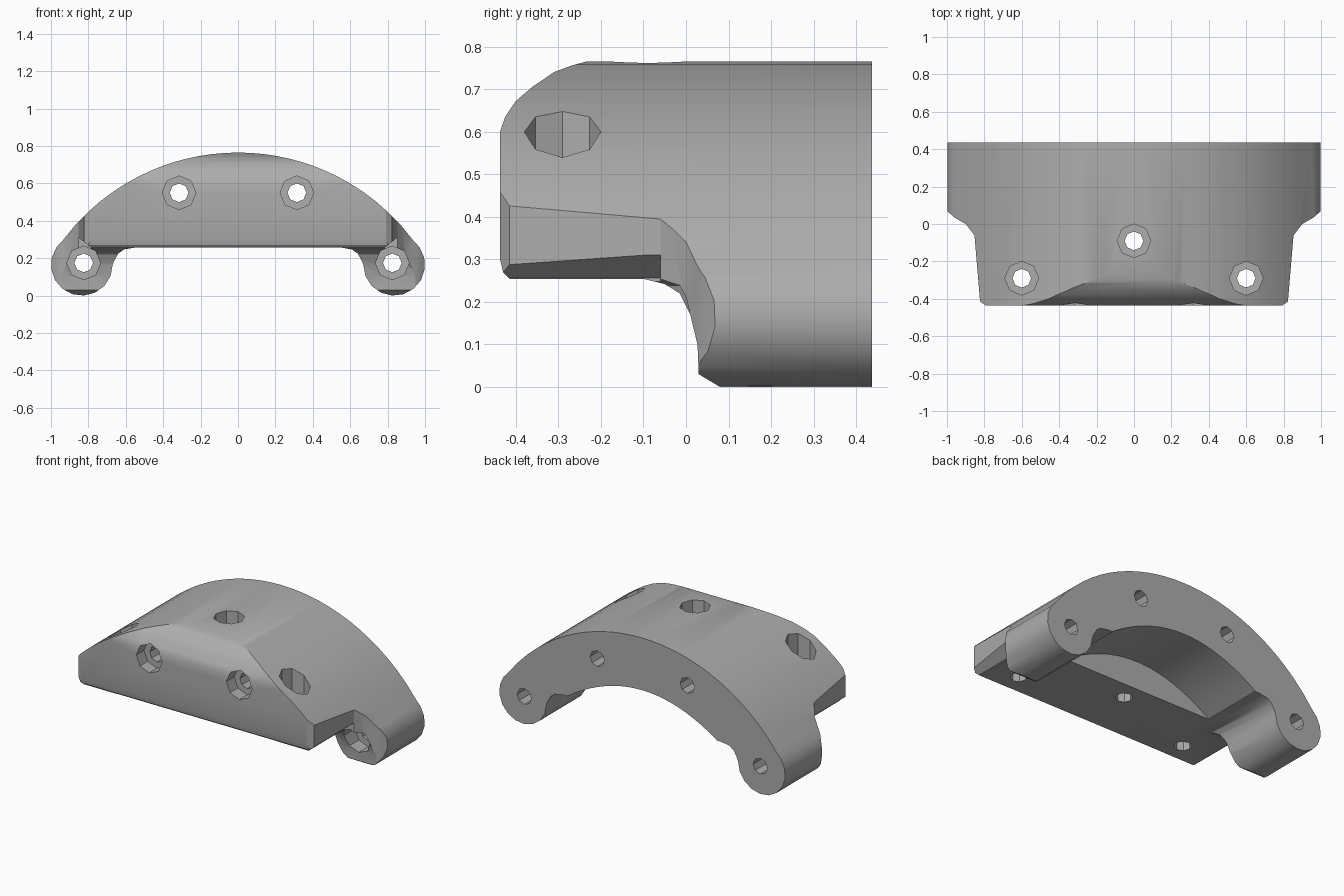
import bpy, bmesh
from math import sin, cos, pi, sqrt, radians
from mathutils import Matrix, Vector

if "Cube" in bpy.data.objects:
    bpy.data.objects.remove(bpy.data.objects["Cube"])

grey = bpy.data.materials.new("matte grey")
grey.use_nodes = True
grey.diffuse_color = (0.42, 0.42, 0.42, 1)
grey.node_tree.nodes["Principled BSDF"].inputs["Base Color"].default_value = grey.diffuse_color

AXES = {"x": Vector((1, 0, 0)), "y": Vector((0, 1, 0)), "z": Vector((0, 0, 1))}


def add_object(name, bm):
    bmesh.ops.recalc_face_normals(bm, faces=bm.faces[:])
    mesh = bpy.data.meshes.new(name)
    bm.to_mesh(mesh)
    bm.free()
    obj = bpy.data.objects.new(name, mesh)
    mesh.materials.append(grey)
    bpy.context.collection.objects.link(obj)
    return obj


def prism(name, profile, axis, start, end):
    """Extrude a closed 2D profile along one axis."""
    place = {"x": lambda a, b: (start, a, b),
             "y": lambda a, b: (a, start, b),
             "z": lambda a, b: (a, b, start)}[axis]
    bm = bmesh.new()
    face = bm.faces.new([bm.verts.new(place(a, b)) for a, b in profile])
    grown = bmesh.ops.extrude_face_region(bm, geom=[face])["geom"]
    moved = [v for v in grown if isinstance(v, bmesh.types.BMVert)]
    bmesh.ops.translate(bm, verts=moved, vec=AXES[axis] * (end - start))
    return add_object(name, bm)


def cut(target, tool, operation="DIFFERENCE"):
    """Apply a boolean and discard its tool."""
    mod = target.modifiers.new("cut", "BOOLEAN")
    mod.operation, mod.object, mod.solver = operation, tool, "EXACT"
    bpy.context.view_layer.update()
    shape = target.evaluated_get(bpy.context.evaluated_depsgraph_get())
    mesh = bpy.data.meshes.new_from_object(shape)
    target.modifiers.clear()
    target.data = mesh
    bpy.data.objects.remove(tool)


def drill(target, x, other, radius, axis, start, end, sides=8):
    ring = [(x + radius * cos(2 * pi * i / sides), other + radius * sin(2 * pi * i / sides))
            for i in range(sides)]
    cut(target, prism("drill", ring, axis, start, end))


def mirrored(half):
    """Complete a profile that runs from the centre to the right."""
    return half + [(-x, z) for x, z in reversed(half) if x > 0]


# Front outline: shallow crown, round feet, fillets and flat underside
TOP, RADIUS = 0.765, 1.17
FOOT_X, FOOT_Z, FOOT_R = 0.835, 0.165, 0.165
half = [(x, TOP - RADIUS + sqrt(RADIUS ** 2 - x * x)) for x in [0.94 * i / 14 for i in range(15)]]
for i in range(11):
    a = radians(35 - i * 21.5)
    half.append((FOOT_X + FOOT_R * cos(a), FOOT_Z + FOOT_R * sin(a)))
half += [(0.66, 0.19), (0.64, 0.225), (0.61, 0.247), (0.55, 0.257), (0, 0.257)]
bracket = prism("arched_bracket", mirrored(half), "y", -0.5, 0.437)

# Side outline: rounded nose, raised front underside and curved step to the feet
nose = [(-0.437, 0.6), (-0.425, 0.635), (-0.4, 0.672), (-0.36, 0.706), (-0.31, 0.74),
        (-0.27, 0.755), (-0.23, 0.766), (-0.2, 0.8), (0.5, 0.8), (0.5, -0.1), (0.2, -0.1)]
step = [(0.2, 0), (0.08, 0), (0.03, 0.03), (0.027, 0.1), (0.01, 0.17), (-0.015, 0.22),
        (-0.05, 0.242), (-0.1, 0.254), (-0.415, 0.254), (-0.43, 0.27), (-0.437, 0.3)]
cut(bracket, prism("side_outline", nose + step, "x", -1.2, 1.2), "INTERSECT")

# Plan outline: narrow nose flaring out to the feet
plan = [(0, -0.5), (0.79, -0.5), (0.79, -0.437), (0.823, -0.415), (0.853, -0.06),
        (0.9, 0), (0.96, 0.035), (1.0, 0.07), (1.05, 0.1), (1.05, 0.5), (0, 0.5)]
cut(bracket, prism("plan_outline", mirrored(plan), "z", -0.2, 1), "INTERSECT")

# Bevels along the lower sides of the nose
for s in (-1, 1):
    wedge = [(s * 0.785, 0.24), (s * 0.785, 0.256), (s * 0.85, 0.31), (s * 0.95, 0.31), (s * 0.95, 0.24)]
    cut(bracket, prism("side_bevel", wedge, "y", -0.6, -0.06))

# Vaulted hollow open at the back
vault = [(0.52 * i / 10, 0.435 - 0.175 * (i / 10) ** 2) for i in range(11)]
vault += [(0.53, 0.2), (0, 0.2)]
cut(bracket, prism("vault", mirrored(vault), "y", 0.03, 0.6))

# Through holes with wide counterbores: front face, feet and top
BOLT, HEAD = 0.05, 0.09
for s in (-1, 1):
    for x, z, floor in ((0.315, 0.55, -0.36), (0.825, 0.175, 0.12)):
        drill(bracket, s * x, z, HEAD, "y", -0.6, floor)
        drill(bracket, s * x, z, BOLT, "y", -0.6, 0.6)
for x, y, floor in ((-0.6, -0.29, 0.48), (0.6, -0.29, 0.48), (0, -0.09, 0.66)):
    drill(bracket, x, y, HEAD, "z", floor, 1)
    drill(bracket, x, y, BOLT, "z", 0, 1)

# Smooth curved skin with crisp edges
bpy.ops.object.select_all(action="DESELECT")
bracket.select_set(True)
bpy.context.view_layer.objects.active = bracket
bpy.ops.object.shade_smooth_by_angle(angle=radians(30))
